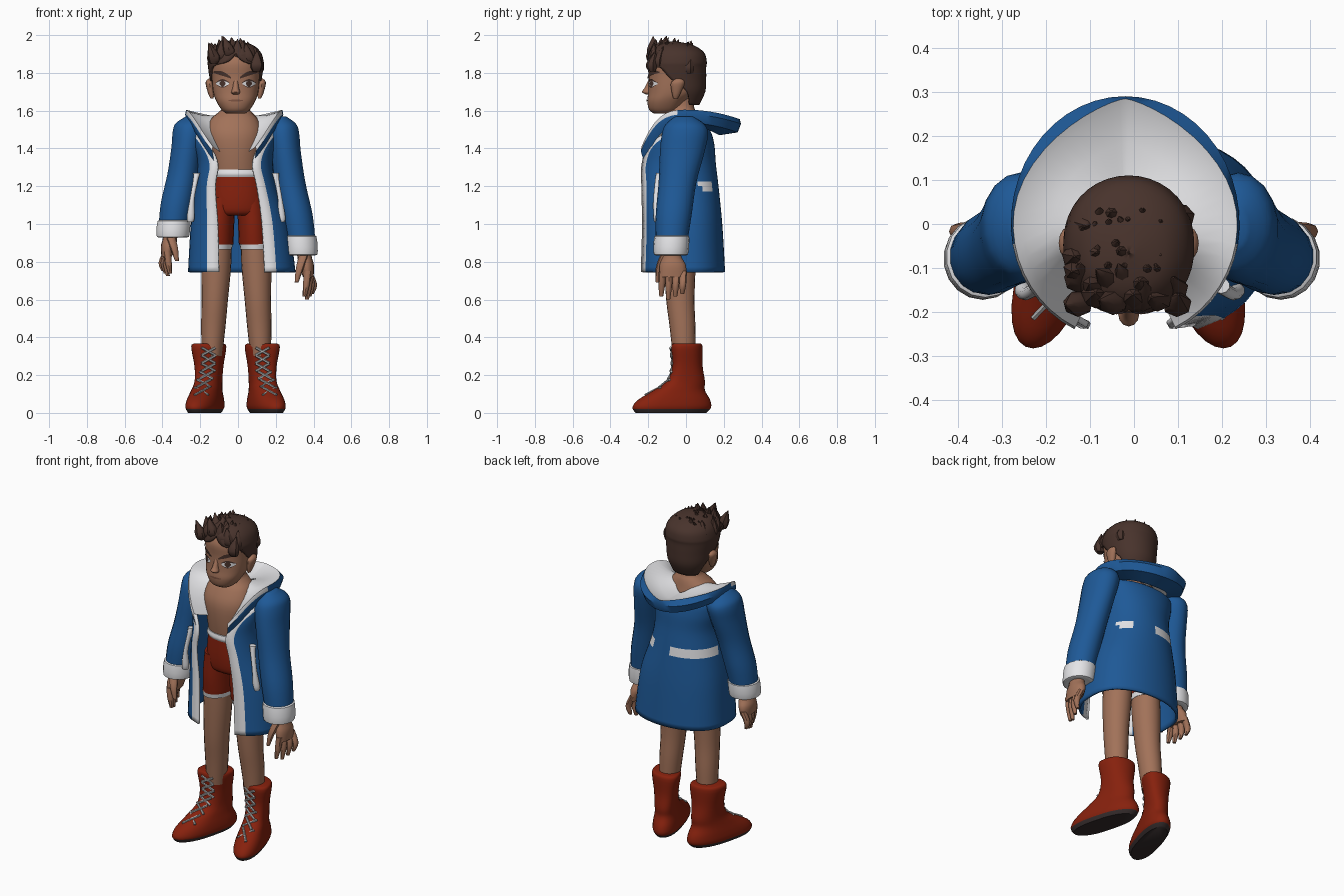
import bpy, bmesh, math, random
from mathutils import Vector
from mathutils.bvhtree import BVHTree

cube = bpy.data.objects.get("Cube")
if cube:
    bpy.data.objects.remove(cube, do_unlink=True)
random.seed(4)

PALETTE = {
    "skin": (.36, .168, .1), "hair": (.065, .033, .025), "blue cloth": (.013, .1, .31),
    "white cloth": (.78, .78, .8), "red leather": (.24, .015, .004), "dark sole": (.035, .025, .025),
    "grey lace": (.4, .4, .4), "lip": (.2, .085, .052),
}
MATS = {}
for label, rgb in PALETTE.items():
    mat = MATS[label] = bpy.data.materials.new(label)
    mat.use_nodes = True
    mat.diffuse_color = (*rgb, 1)
    for node in mat.node_tree.nodes:
        if node.type == 'BSDF_PRINCIPLED':
            node.inputs["Base Color"].default_value = (*rgb, 1)
            node.inputs["Roughness"].default_value = .8


def spline(rows, steps):
    """Smooth interpolation through rows of equal length."""
    pts = [rows[0], *rows, rows[-1]]
    out = []
    for a, b, c, d in zip(pts, pts[1:], pts[2:], pts[3:]):
        for i in range(steps):
            u = i / steps
            out.append([q + .5 * u * (r - p + u * (2 * p - 5 * q + 4 * r - s + u * (3 * (q - r) + s - p)))
                        for p, q, r, s in zip(a, b, c, d)])
    return out + [list(rows[-1])]


def skin_rings(bm, rings, closed):
    faces = []
    for lower, upper in zip(rings, rings[1:]):
        count = len(lower)
        for j in range(count if closed else count - 1):
            k = (j + 1) % count
            faces.append(bm.faces.new((lower[j], lower[k], upper[k], upper[j])))
    return faces


def loft(bm, rows, n=20, steps=4, power=1.0, trim=0.0):
    """Rows are x, y, z, rx, ry and, for a shell open at the front, a half angle."""
    is_open = len(rows[0]) > 5
    rings = []
    for x, y, z, rx, ry, *gap in spline(rows, steps):
        if is_open:
            start = max(gap[0], 0)
            a, b = start + trim, math.tau - start - trim
            angles = [a + (b - a) * j / n for j in range(n + 1)]
            if trim:
                angles = [start] + angles + [math.tau - start]
        else:
            angles = [math.tau * j / n for j in range(n)]
        ring = []
        for t in angles:
            c = math.cos(t)
            depth = math.copysign(abs(c) ** power, c)
            ring.append(bm.verts.new((x + max(rx, .001) * math.sin(t), y - max(ry, .001) * depth, z)))
        rings.append(ring)
    faces = skin_rings(bm, rings, not is_open)
    if not is_open:
        bm.faces.new(rings[0][::-1])
        bm.faces.new(rings[-1])
    elif trim:
        per_row = n + 2
        for i, f in enumerate(faces):
            f.material_index = int(i % per_row in (0, per_row - 1))


def finish(name, bm, *mats, rule=None, solid=0, recalc=True):
    if recalc:
        bmesh.ops.remove_doubles(bm, verts=bm.verts, dist=.0001)
        bmesh.ops.recalc_face_normals(bm, faces=bm.faces)
    if rule:
        for f in bm.faces:
            f.material_index = int(rule(f.calc_center_median(), f.material_index))
    mesh = bpy.data.meshes.new(name)
    bm.to_mesh(mesh)
    bm.free()
    for m in mats:
        mesh.materials.append(MATS[m])
    mesh.shade_smooth()
    mesh.set_sharp_from_angle(angle=math.radians(45))
    obj = bpy.data.objects.new(name, mesh)
    bpy.context.scene.collection.objects.link(obj)
    if solid:
        mod = obj.modifiers.new("thickness", 'SOLIDIFY')
        mod.thickness, mod.offset = solid, -1


def part(name, rows, *mats, rule=None, solid=0, **kw):
    bm = bmesh.new()
    loft(bm, rows, **kw)
    finish(name, bm, *mats, rule=rule, solid=solid)


def sided(rows, side, shift, kx=1, kz=1):
    """Keep rows for the left side, mirror them for the right."""
    if side == "left":
        return rows
    top = 1.56
    return [(-x * kx - shift, y, top - (top - z) * kz, *r) for x, y, z, *r in rows]


def front_hit(tree, x, z, lift):
    return tree.ray_cast(Vector((x, -1, z)), Vector((0, 1, 0)))[0] - Vector((0, lift, 0))


# Torso and neck
part("torso", [(-.01, -.04, 1.2, .12, .11), (-.015, -.05, 1.35, .13, .12), (-.02, -.045, 1.47, .152, .125),
               (-.02, -.035, 1.55, .13, .1), (-.015, -.025, 1.59, .09, .08), (-.012, -.025, 1.62, .066, .068),
               (-.012, -.025, 1.68, .062, .065)], "skin", power=.8)

# Head, nose and ears
HX = -.012
bm = bmesh.new()
loft(bm, [(HX, -.12, 1.585, .05, .05), (HX, -.115, 1.605, .075, .08), (HX, -.1, 1.65, .103, .105),
          (HX, -.07, 1.7, .12, .13), (HX, -.06, 1.78, .127, .138), (HX, -.055, 1.86, .129, .145),
          (HX, -.055, 1.93, .09, .1)], n=32, power=.8)
face_tree = BVHTree.FromBMesh(bm)
finish("head", bm, "skin")
part("nose", [(HX, -.185, 1.765, .012, .012), (HX, -.198, 1.72, .017, .022),
              (HX, -.205, 1.698, .024, .028), (HX, -.195, 1.685, .014, .014)], "skin", n=12)
for side in ("left", "right"):
    part(side + "_ear", sided([(.114, -.055, 1.665, .008, .012), (.118, -.052, 1.69, .016, .022),
                               (.126, -.045, 1.74, .021, .036), (.127, -.04, 1.76, .016, .028),
                               (.124, -.04, 1.77, .006, .01)], side, .024), "skin", n=12)


# Painted face details
def patch(name, mat, x0, x1, low, high, lift, n=10):
    bm = bmesh.new()
    rings = []
    for curve in (low, lambda u: (low(u) + high(u)) / 2, high):
        rings.append([bm.verts.new(front_hit(face_tree, x0 + (x1 - x0) * i / n, curve(i / n), lift))
                      for i in range(n + 1)])
    skin_rings(bm, rings, False)
    finish(name, bm, mat, recalc=False)


def lens(z, h):
    return lambda u: z + h * math.sin(math.pi * (.06 + .88 * u))


EYE_Z = 1.743
for side, s in (("left", 1), ("right", -1)):
    c = HX + s * .07
    patch(side + "_eye", "white cloth", c - .034, c + .034, lens(EYE_Z, -.017), lens(EYE_Z, .018), .003)
    patch(side + "_iris", "hair", c - .016, c + .016, lens(EYE_Z, -.016), lens(EYE_Z, .017), .005)
    patch(side + "_upper_lash", "hair", c - .037, c + .037, lens(EYE_Z, .014), lens(EYE_Z, .024), .006)
    patch(side + "_lower_lash", "hair", c - .034, c + .034, lens(EYE_Z, -.021), lens(EYE_Z, -.016), .006)

    def brow(u, s=s):
        return 1.77 + .03 * (u if s > 0 else 1 - u)
    patch(side + "_brow", "hair", c - .048, c + .044, brow,
          lambda u: brow(u) + .008 + .015 * math.sin(math.pi * u), .007)
patch("mouth", "lip", HX - .038, HX + .038, lens(1.653, -.005), lens(1.655, .004), .003)

# Hair cap and tufts
HY = -.05
part("hair_cap", [(HX, -.01, 1.63, .09, .08, 1.9), (HX, -.03, 1.7, .125, .132, 1.8),
                  (HX, -.045, 1.77, .138, .152, 1.35), (HX, HY, 1.83, .147, .157, 1.0),
                  (HX, HY, 1.86, .148, .16, .3), (HX, HY, 1.91, .132, .144, 0),
                  (HX, -.06, 1.95, .085, .09, 0), (HX, -.065, 1.968, 0, 0, 0)],
     "hair", n=32, power=.9, solid=.012)
bm = bmesh.new()
for i in range(42):
    x = -.122 + .22 * (i % 7) / 6 + random.uniform(-.01, .01)
    y = -.168 + .036 * (i // 7) + random.uniform(-.012, .012)
    tip = 1.998 - 3.5 * (x + .035) ** 2 - .15 * max(0, y + .13) - random.uniform(0, .02)
    dx, dy = random.uniform(-.035, .01), random.uniform(-.01, .04)
    loft(bm, [(x, y, tip - .11, .022, .02), (x, y - .004, tip - .07, .034, .03),
              (x + dx, y + dy, tip, .002, .002)], n=7, steps=3)
finish("hair_tufts", bm, "hair")


# Coat body with white front trim and white back tabs
def is_tab(p):
    return p.y > 0 and 1.17 < p.z < 1.225 and (p.x < -.02 or .12 < p.x < .18)


part("coat_body", [(.02, -.025, .745, .285, .232, .45), (.01, -.03, 1.0, .26, .222, .48),
                   (-.01, -.045, 1.2, .215, .217, .56), (-.015, -.048, 1.32, .2, .206, .5),
                   (-.02, -.042, 1.42, .215, .192, .72), (-.02, -.025, 1.49, .22, .155, 1.25),
                   (-.02, -.01, 1.515, .2, .1, 1.5)],
     "blue cloth", "white cloth", n=36, steps=6, power=.75, trim=.25, solid=.014,
     rule=lambda p, m: m or is_tab(p))

# Lowered hood, white inside and blue outside, with a white lip on the lapels
bm = bmesh.new()
rings = []
for i, (k, drop) in enumerate(((.3, .03), (.65, .03), (.92, .01), (1, 0), (1.02, .025), (.96, .07), (.62, .085))):
    ring = []
    for j in range(41):
        t = .46 + (math.tau - .92) * j / 40
        across, back = math.sin(t), -math.cos(t)
        scale = k
        if back > 0:
            rim, reach = 1.605 - .05 * back ** 2, .285
            if i < 4:
                across = math.copysign(abs(across) ** 1.5, across)
        else:
            rim, reach = 1.605 - .27 * abs(back) ** 3, .262
            if i > 4:
                scale = max(k, .94)
        ring.append(bm.verts.new((-.02 + .255 * scale * across, reach * scale * back, rim - drop)))
    rings.append(ring)
for i, f in enumerate(skin_rings(bm, rings, False)):
    f.material_index = int(i // 40 < 3 or (i // 40 == 3 and f.calc_center_median().y < -.03))
finish("hood", bm, "blue cloth", "white cloth")

# Shorts with waistband and leg trim
part("shorts_hips", [(0, -.04, 1.045, .135, .1), (0, -.04, 1.07, .15, .122), (0, -.04, 1.15, .153, .13),
                     (0, -.04, 1.27, .142, .127)], "red leather", power=.8)
part("waistband", [(0, -.04, 1.25, .145, .128), (0, -.04, 1.265, .15, .134), (0, -.04, 1.288, .146, .13)],
     "white cloth", power=.8)

for side in ("left", "right"):
    part(side + "_shorts_leg",
         sided([(.09, -.035, .865, .078, .1), (.088, -.035, .895, .08, .106), (.084, -.035, .9, .08, .108),
                (.08, -.035, 1.0, .08, .118), (.07, -.035, 1.14, .077, .118)], side, .02),
         "red leather", "white cloth", rule=lambda p, m: p.z < .895)
    part(side + "_leg",
         sided([(.12, -.01, .3, .054, .06), (.113, -.018, .45, .064, .068), (.105, -.03, .6, .07, .075),
                (.096, -.032, .8, .079, .084), (.085, -.03, 1.0, .07, .09)], side, .018), "skin")

    # Sleeve, cuff and pocket
    arm = dict(side=side, shift=.05, kx=.88, kz=.87)
    part(side + "_sleeve",
         sided([(.33, -.075, .92, .08, .085), (.31, -.065, 1.05, .086, .095), (.275, -.045, 1.22, .083, .1),
                (.25, -.02, 1.38, .084, .118), (.237, -.005, 1.48, .088, .122), (.232, -.005, 1.53, .076, .1),
                (.225, -.01, 1.57, .03, .045)], **arm), "blue cloth", n=18)
    part(side + "_cuff",
         sided([(.335, -.08, .835, .065, .07), (.335, -.08, .838, .086, .09), (.333, -.078, .88, .09, .094),
                (.328, -.075, .935, .088, .092), (.328, -.075, .94, .07, .075)], **arm), "white cloth", n=18, steps=2)
    part(side + "_pocket",
         sided([(.232, -.15, 1.01, .016, .016), (.23, -.152, 1.04, .022, .02), (.223, -.158, 1.13, .013, .015),
                (.205, -.148, 1.23, .014, .016), (.198, -.14, 1.27, .02, .018)], side, .02),
         "white cloth", n=10)

    # Hand
    bm = bmesh.new()
    loft(bm, sided([(.345, -.075, .89, .042, .048), (.352, -.075, .83, .038, .05), (.362, -.07, .78, .04, .07),
                    (.372, -.07, .72, .028, .07)], **arm), n=16)
    for i in range(4):
        y = -.125 + .037 * i
        x = .352 + .013 * i
        end = .6 + .015 * abs(i - 1)
        loft(bm, sided([(.37, y, .75, .02, .019), (x + .01, y - .003, .68, .018, .018),
                        (x, y - .006, end, .01, .01)], **arm), n=8, steps=3)
    loft(bm, sided([(.35, -.11, .84, .025, .024), (.328, -.14, .77, .021, .02),
                    (.31, -.15, .69, .01, .01)], **arm), n=8, steps=3)
    finish(side + "_hand", bm, "skin")

    # Boot with dark sole, toes turned outward
    bm = bmesh.new()
    BX, BOOT_SHIFT = .13, .026
    loft(bm, sided([(BX, -.08, 0, .068, .188), (BX, -.075, .03, .082, .208), (BX, -.063, .07, .08, .19),
                    (BX, -.035, .12, .071, .135), (BX, 0, .17, .066, .1), (BX, .008, .25, .072, .08),
                    (BX, .005, .35, .088, .083), (BX, .005, .368, .07, .07)], side, BOOT_SHIFT), n=28, power=.74)
    turn = -.26 if side == "left" else .26
    for v in bm.verts:
        v.co.x += turn * v.co.y
    boot_tree = BVHTree.FromBMesh(bm)
    finish(side + "_boot", bm, "red leather", "dark sole", rule=lambda p, m: p.z < .022)

    # Criss-cross laces
    bm = bmesh.new()
    mid = BX if side == "left" else -BX - BOOT_SHIFT
    for i in range(6):
        z = .095 + .042 * i
        lean = max(0, .22 - z) * .3 * (1 if side == "left" else -1)
        for s in (1, -1):
            p = front_hit(boot_tree, mid + lean - s * .036, z, .006)
            q = front_hit(boot_tree, mid + lean + s * .036, z + .04, .006)
            made = bmesh.ops.create_cone(bm, cap_ends=True, segments=6, radius1=.007, radius2=.007,
                                         depth=(q - p).length)
            turn_to = (q - p).to_track_quat('Z', 'Y')
            for v in made["verts"]:
                v.co = turn_to @ v.co + (p + q) / 2
    finish(side + "_laces", bm, "grey lace")
